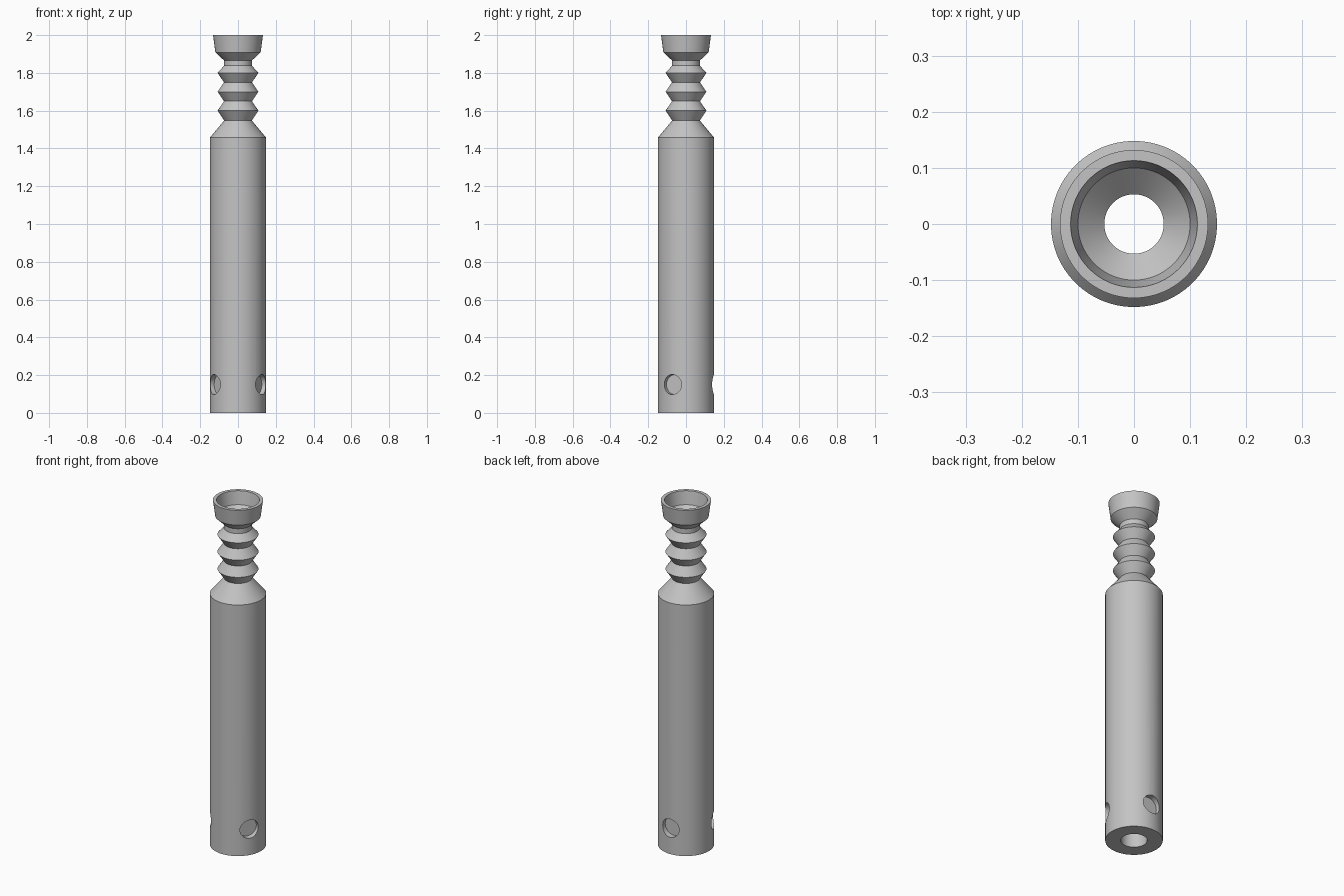
import bpy, bmesh, math
from mathutils import Matrix, Vector

if "Cube" in bpy.data.objects:
    bpy.data.objects.remove(bpy.data.objects["Cube"])

SEGMENTS = 64

grey = bpy.data.materials.new("plain_grey")
grey.diffuse_color = (0.55, 0.55, 0.55, 1)
grey.use_nodes = True
grey.node_tree.nodes["Principled BSDF"].inputs["Base Color"].default_value = grey.diffuse_color


def new_object(name, bm):
    mesh = bpy.data.meshes.new(name)
    bmesh.ops.recalc_face_normals(bm, faces=bm.faces)
    bm.to_mesh(mesh)
    bm.free()
    mesh.materials.append(grey)
    obj = bpy.data.objects.new(name, mesh)
    bpy.context.collection.objects.link(obj)
    return obj


def lathe(name, profile):
    """Revolve a closed (radius, height) outline around z."""
    bm = bmesh.new()
    rings = []
    for i in range(SEGMENTS):
        a = 2 * math.pi * i / SEGMENTS
        rings.append([bm.verts.new((r * math.cos(a), r * math.sin(a), z))
                      for r, z in profile])
    n = len(profile)
    for i in range(SEGMENTS):
        a, b = rings[i], rings[(i + 1) % SEGMENTS]
        for j in range(n):
            k = (j + 1) % n
            bm.faces.new((a[j], b[j], b[k], a[k]))
    return new_object(name, bm)


# Outer outline: barrel, shoulder, three ridges, neck and flared cup
outer = [(0.068, 0), (0.148, 0), (0.148, 1.458), (0.073, 1.548)]
for z in (1.60, 1.70, 1.80):
    outer += [(0.108, z), (0.074, z + 0.05 if z < 1.75 else z + 0.038)]
outer += [(0.074, 1.866), (0.12, 1.909), (0.132, 2.0)]

# Inner outline: cup, funnel and bore down to the base
inner = [(0.113, 2.0), (0.10, 1.925), (0.053, 1.88), (0.053, 1.50), (0.068, 1.44)]

tube = lathe("ridged_tube", outer + inner)

# Three shallow round sockets near the base
bm = bmesh.new()
for deg in (-30, 90, 210):
    a = math.radians(deg)
    d = Vector((math.cos(a), math.sin(a), 0))
    place = Matrix.Translation(d * 0.165 + Vector((0, 0, 0.15)))
    turn = d.to_track_quat('Z', 'Y').to_matrix().to_4x4()
    bmesh.ops.create_cone(bm, cap_ends=True, segments=32, radius1=0.053,
                          radius2=0.053, depth=0.10, matrix=place @ turn)
cutter = new_object("socket_cutter", bm)
cutter.hide_render = True

cut = tube.modifiers.new("sockets", 'BOOLEAN')
cut.operation = 'DIFFERENCE'
cut.solver = 'EXACT'
cut.object = cutter

bpy.ops.object.select_all(action='DESELECT')
tube.select_set(True)
bpy.context.view_layer.objects.active = tube
bpy.ops.object.modifier_apply(modifier=cut.name)
bpy.data.objects.remove(cutter, do_unlink=True)
bpy.ops.object.shade_smooth_by_angle(angle=math.radians(25))
